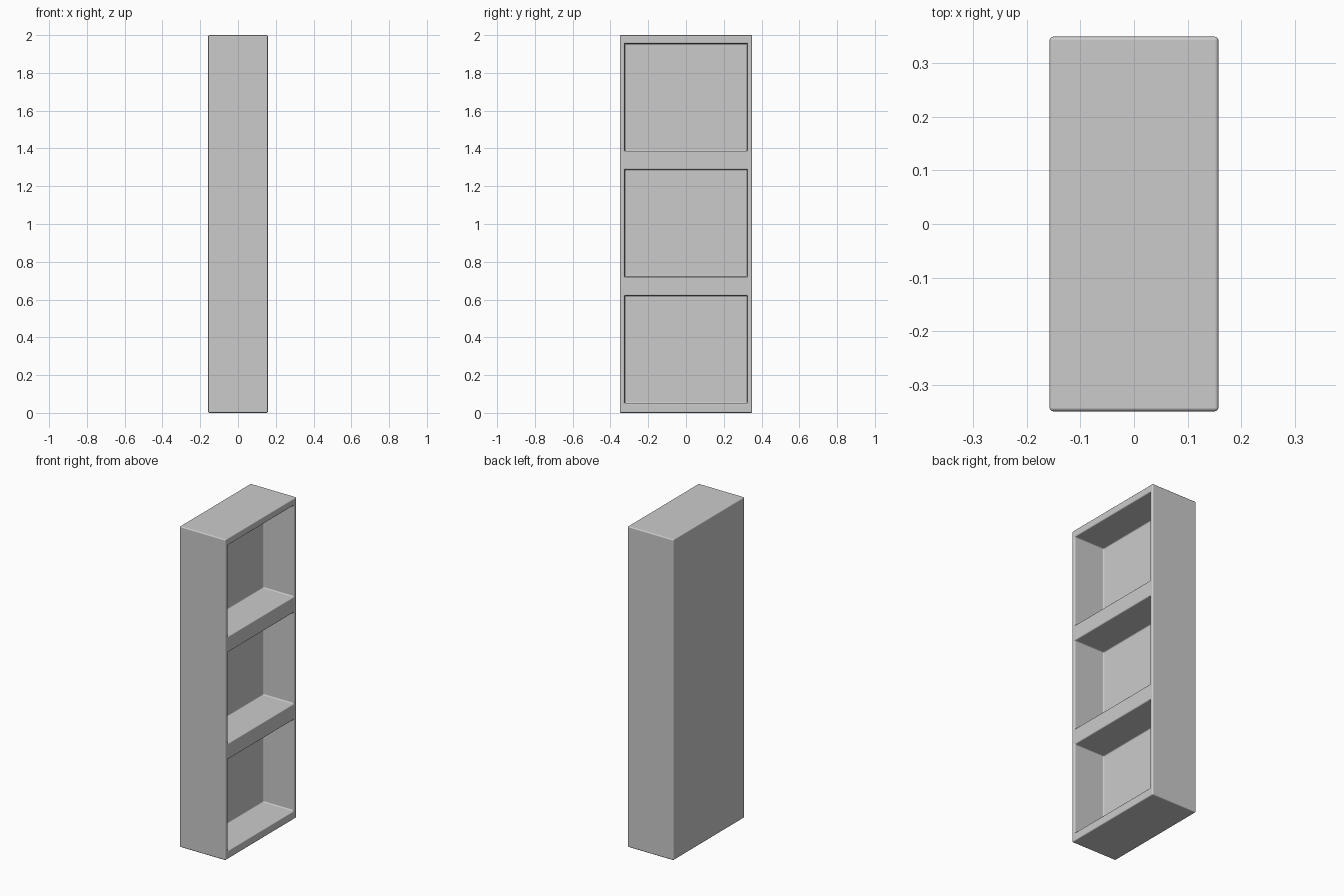
import bpy, bmesh, math

if "Cube" in bpy.data.objects:
    bpy.data.objects.remove(bpy.data.objects["Cube"])

HX, HY, H = 0.158, 0.35, 2.0      # half depth, half width, height
DEPTH = 0.21                      # depth of the compartments
YS = [-HY, -0.325, 0.325, HY]
ZS = [0, 0.052, 0.62, 0.72, 1.288, 1.387, 1.955, H]

bm = bmesh.new()

# open face laid out as a grid: frame strips and three openings
grid = [[bm.verts.new((HX, y, z)) for z in ZS] for y in YS]
openings = []
for i in range(len(YS) - 1):
    for j in range(len(ZS) - 1):
        f = bm.faces.new((grid[i][j], grid[i + 1][j], grid[i + 1][j + 1], grid[i][j + 1]))
        if i == 1 and j % 2 == 1:
            openings.append(f)

# outer sides and a plain back panel
rim = [e for e in bm.edges if e.is_boundary]
ext = bmesh.ops.extrude_edge_only(bm, edges=rim)["geom"]
bmesh.ops.translate(bm, vec=(-2 * HX, 0, 0),
                    verts=[g for g in ext if isinstance(g, bmesh.types.BMVert)])
bmesh.ops.contextual_create(bm, geom=[e for e in bm.edges if e.is_boundary])

# push the three compartments inward
for f in openings:
    res = bmesh.ops.extrude_face_region(bm, geom=[f])["geom"]
    bmesh.ops.translate(bm, vec=(-DEPTH, 0, 0),
                        verts=[g for g in res if isinstance(g, bmesh.types.BMVert)])
    if f.is_valid:
        bmesh.ops.delete(bm, geom=[f], context='FACES_ONLY')

# merge coplanar strips on the outer sides
bmesh.ops.recalc_face_normals(bm, faces=bm.faces)
bmesh.ops.dissolve_limit(bm, angle_limit=0.01, verts=bm.verts, edges=bm.edges)

mesh = bpy.data.meshes.new("shelf_case")
bm.to_mesh(mesh)
bm.free()
case = bpy.data.objects.new("shelf_case", mesh)
bpy.context.collection.objects.link(case)

# softly rounded edges
bev = case.modifiers.new("soft_edges", 'BEVEL')
bev.width = 0.007
bev.segments = 3
bev.limit_method = 'ANGLE'
bev.angle_limit = math.radians(30)
bev.harden_normals = True

bpy.context.view_layer.objects.active = case
case.select_set(True)
bpy.ops.object.shade_smooth_by_angle(angle=math.radians(40))
